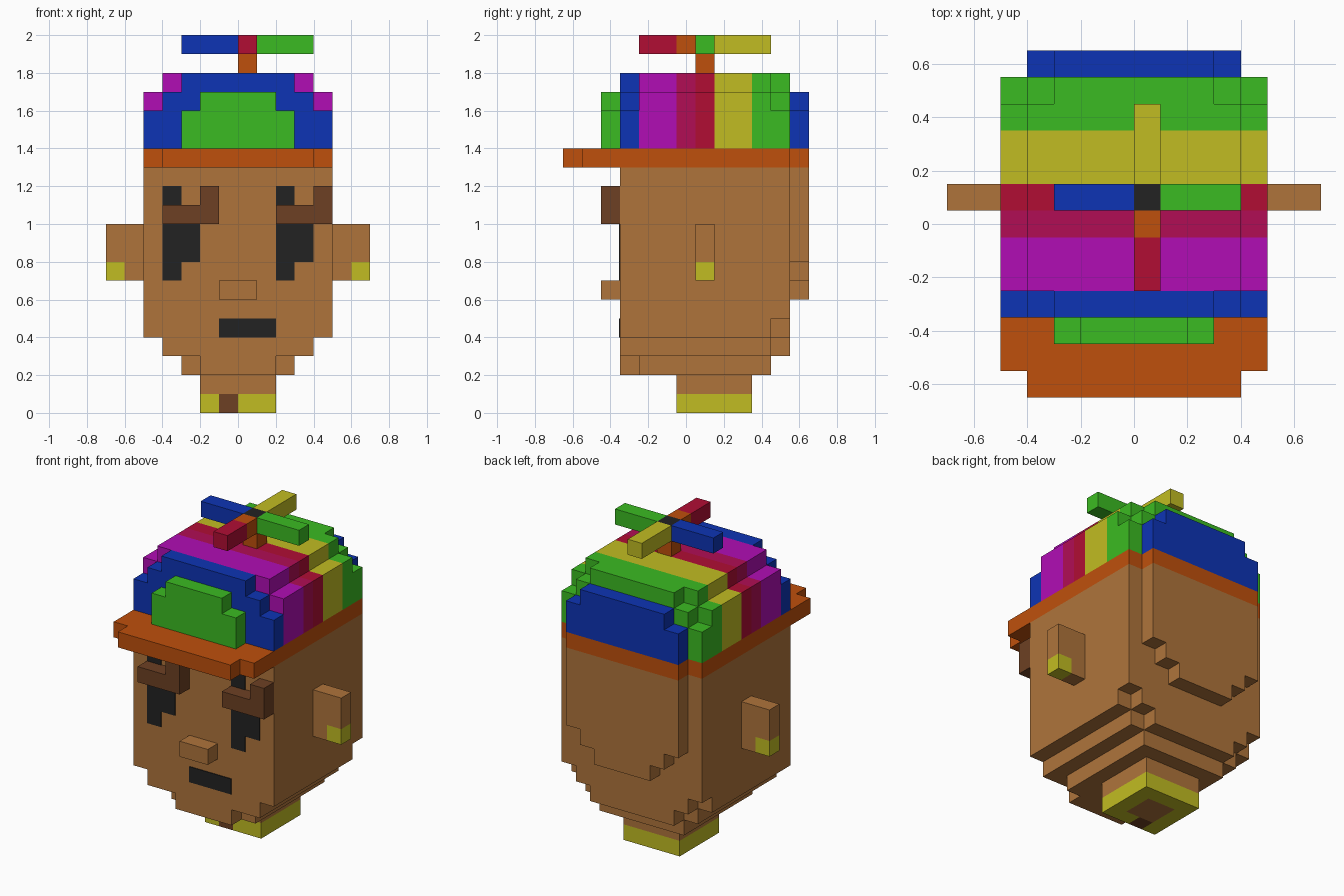
import bpy
import bmesh

cube = bpy.data.objects.get("Cube")
if cube:
    bpy.data.objects.remove(cube, do_unlink=True)

UNIT = 0.1      # edge of one block
Y_SHIFT = 6.5   # rows are counted from the brim tip backwards


def linear(byte):
    c = byte / 255
    return c / 12.92 if c < 0.04045 else ((c + 0.055) / 1.055) ** 2.4


def material(name, hex_code):
    rgb = [linear(b) for b in bytes.fromhex(hex_code)]
    mat = bpy.data.materials.new(name)
    mat.use_nodes = True
    mat.diffuse_color = (*rgb, 1)
    shader = next(n for n in mat.node_tree.nodes if n.type == "BSDF_PRINCIPLED")
    shader.inputs["Base Color"].default_value = (*rgb, 1)
    return mat


skin = material("skin", "AF743B")
dark_brown = material("dark brown", "6D4023")
black = material("black", "222222")
yellow = material("yellow", "C1BC22")
orange = material("orange", "BF500C")
green = material("green", "3BBB22")
blue = material("blue", "0D34B5")
magenta = material("magenta", "B10DB5")
crimson = material("crimson", "B10D55")
red = material("red", "B10D34")


def part(name, mat, *boxes):
    """One object from boxes given as (x range, row range, z range) in blocks."""
    bm = bmesh.new()
    for box in boxes:
        made = bmesh.ops.create_cube(bm, size=1)["verts"]
        for v in made:
            corner = [rng[0] if c < 0 else rng[1] for c, rng in zip(v.co, box)]
            corner[1] -= Y_SHIFT
            v.co = [c * UNIT for c in corner]
    mesh = bpy.data.meshes.new(name)
    bm.to_mesh(mesh)
    bm.free()
    mesh.materials.append(mat)
    obj = bpy.data.objects.new(name, mesh)
    bpy.context.collection.objects.link(obj)
    return obj


def tiers(rows, bottom, *steps):
    """Centred stack of slabs; each step is (half width, top height)."""
    boxes = []
    for half, top in steps:
        boxes.append(((-half, half), rows, (bottom, top)))
        bottom = top
    return boxes


# Head with stepped chin and back of the skull
part("head", skin,
     *tiers((3, 4), 2, (2, 3)),
     *tiers((4, 11), 2, (3, 3)),
     *tiers((3, 11), 3, (4, 4), (5, 13)),
     *tiers((11, 12), 3, (3, 4), (4, 5), (5, 13)))
part("skull_back", skin, *tiers((12, 13), 6, (2, 7), (3, 8), (4, 13)))
part("nose", skin, *tiers((2, 3), 6, (1, 7)))

# Neck and collar with a clasp
part("neck", skin, *tiers((6, 10), 1, (2, 2)), *tiers((7, 9), 0, (1, 1)))
part("collar", yellow,
     ((-2, -1), (6, 10), (0, 1)), ((1, 2), (6, 10), (0, 1)),
     ((-1, 1), (9, 10), (0, 1)), ((0, 1), (6, 7), (0, 1)))
part("collar_clasp", dark_brown, ((-1, 0), (6, 7), (0, 1)))

# Ears and earrings
for side, sign in (("left", 1), ("right", -1)):
    def span(a, b):
        return tuple(sorted((sign * a, sign * b)))
    part(side + "_ear", skin,
         (span(5, 6), (7, 8), (7, 8)), (span(5, 7), (7, 8), (8, 10)))
    part(side + "_earring", yellow, (span(6, 7), (7, 8), (7, 8)))

# Eyes and brows share one pattern, shifted across the face
face_plate = (2.95, 3)
for side, x in (("left", 2), ("right", -4)):
    part(side + "_eye", black,
         ((x, x + 1), face_plate, (7, 8)),
         ((x, x + 2), face_plate, (8, 10)),
         ((x, x + 1), face_plate, (11, 12)))
    part(side + "_brow", dark_brown,
         ((x, x + 3), (2, 3), (10, 11)),
         ((x + 2, x + 3), (2, 3), (11, 12)))
part("mouth", black, ((-1, 2), face_plate, (4, 5)))

# Cap band and brim
part("cap_brim", orange,
     *tiers((0, 1), 13, (4, 14)),
     *tiers((1, 12), 13, (5, 14)),
     *tiers((12, 13), 13, (4, 14)))

# Striped cap crown, front to back
crown = ((5, 17), (4, 18))
end = ((5, 16), (4, 17), (3, 18))
part("cap_front_badge", green, *tiers((2, 3), 14, (3, 16), (2, 17)))
part("cap_front_stripe", blue, *tiers((3, 4), 14, *end))
for name, mat, rows in (("magenta", magenta, (4, 6)), ("crimson", crimson, (6, 7)),
                        ("red", red, (7, 8)), ("yellow", yellow, (8, 10)),
                        ("green", green, (10, 11))):
    part("cap_" + name + "_stripe", mat, *tiers(rows, 14, *crown))
part("cap_green_stripe_end", green, *tiers((11, 12), 14, *end))
part("cap_back_panel", blue, *tiers((12, 13), 14, (4, 16), (3, 17)))

# Propeller
blade = (19, 20)
part("propeller_post", orange, ((0, 1), (7, 8), (18, 19)), ((0, 1), (6, 7), blade))
part("propeller_hub", black, ((0, 1), (7, 8), blade))
part("propeller_front_blade", red, ((0, 1), (4, 6), blade))
part("propeller_back_blade", yellow, ((0, 1), (8, 11), blade))
part("propeller_right_blade", blue, ((-3, 0), (7, 8), blade))
part("propeller_left_blade", green, ((1, 4), (7, 8), blade))
